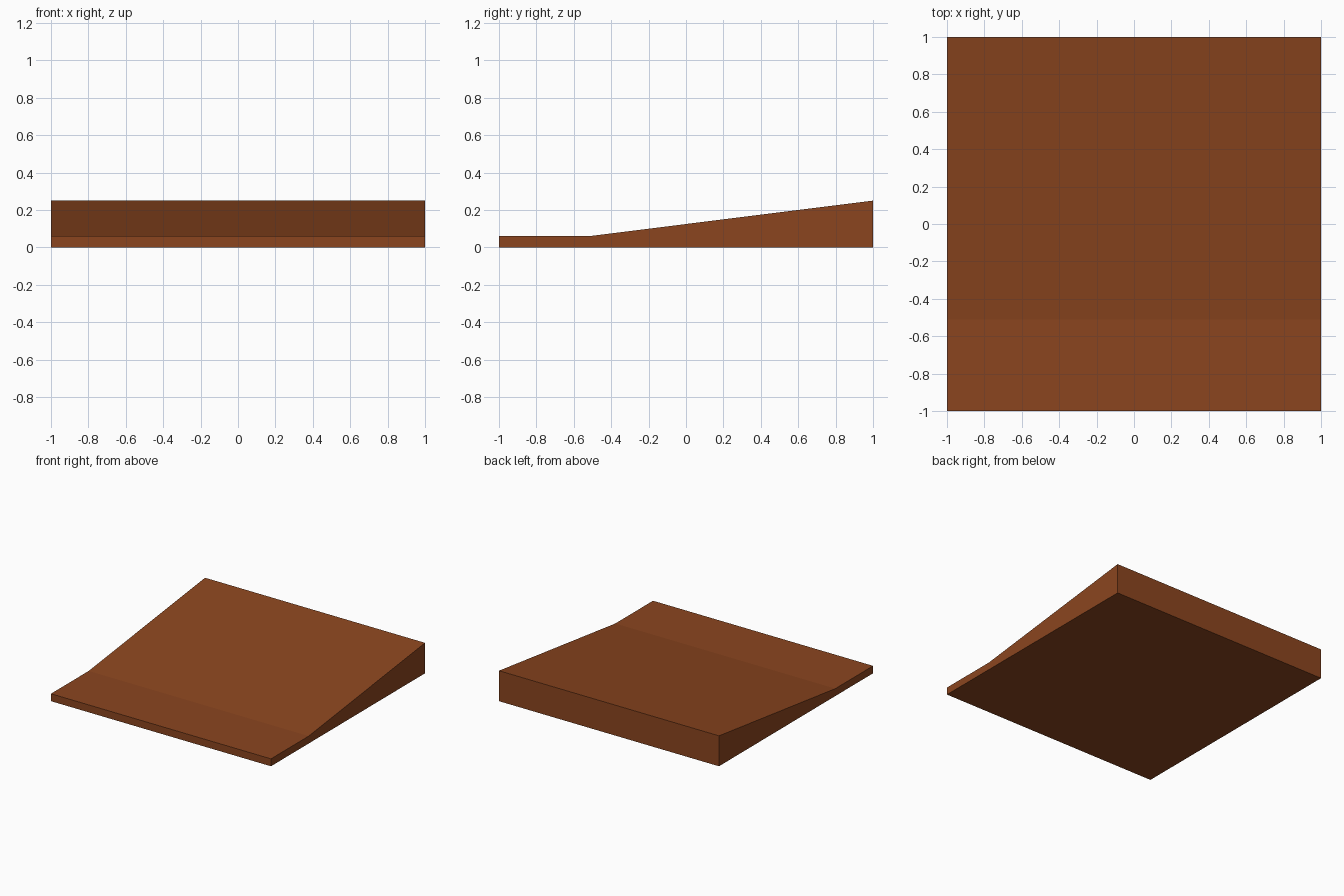
import bpy
import bmesh

if "Cube" in bpy.data.objects:
    bpy.data.objects.remove(bpy.data.objects["Cube"])

# Side profile (y, z): flat lip at the front, then a slope up to the back
profile = [(-1, 0), (1, 0), (1, 0.25), (-0.51, 0.061), (-1, 0.061)]

# Extrude the profile across the full width
bm = bmesh.new()
face = bm.faces.new([bm.verts.new((-1, y, z)) for y, z in profile])
extruded = bmesh.ops.extrude_face_region(bm, geom=[face])["geom"]
verts = [g for g in extruded if isinstance(g, bmesh.types.BMVert)]
bmesh.ops.translate(bm, verts=verts, vec=(2, 0, 0))

bmesh.ops.recalc_face_normals(bm, faces=bm.faces)

mesh = bpy.data.meshes.new("ramp")
bm.to_mesh(mesh)
bm.free()
ramp = bpy.data.objects.new("ramp", mesh)
bpy.context.collection.objects.link(ramp)

# Brown material
brown = bpy.data.materials.new("brown")
brown.diffuse_color = (0.258, 0.06, 0.0137, 1)
brown.use_nodes = True
brown.node_tree.nodes["Principled BSDF"].inputs["Base Color"].default_value = brown.diffuse_color
mesh.materials.append(brown)
